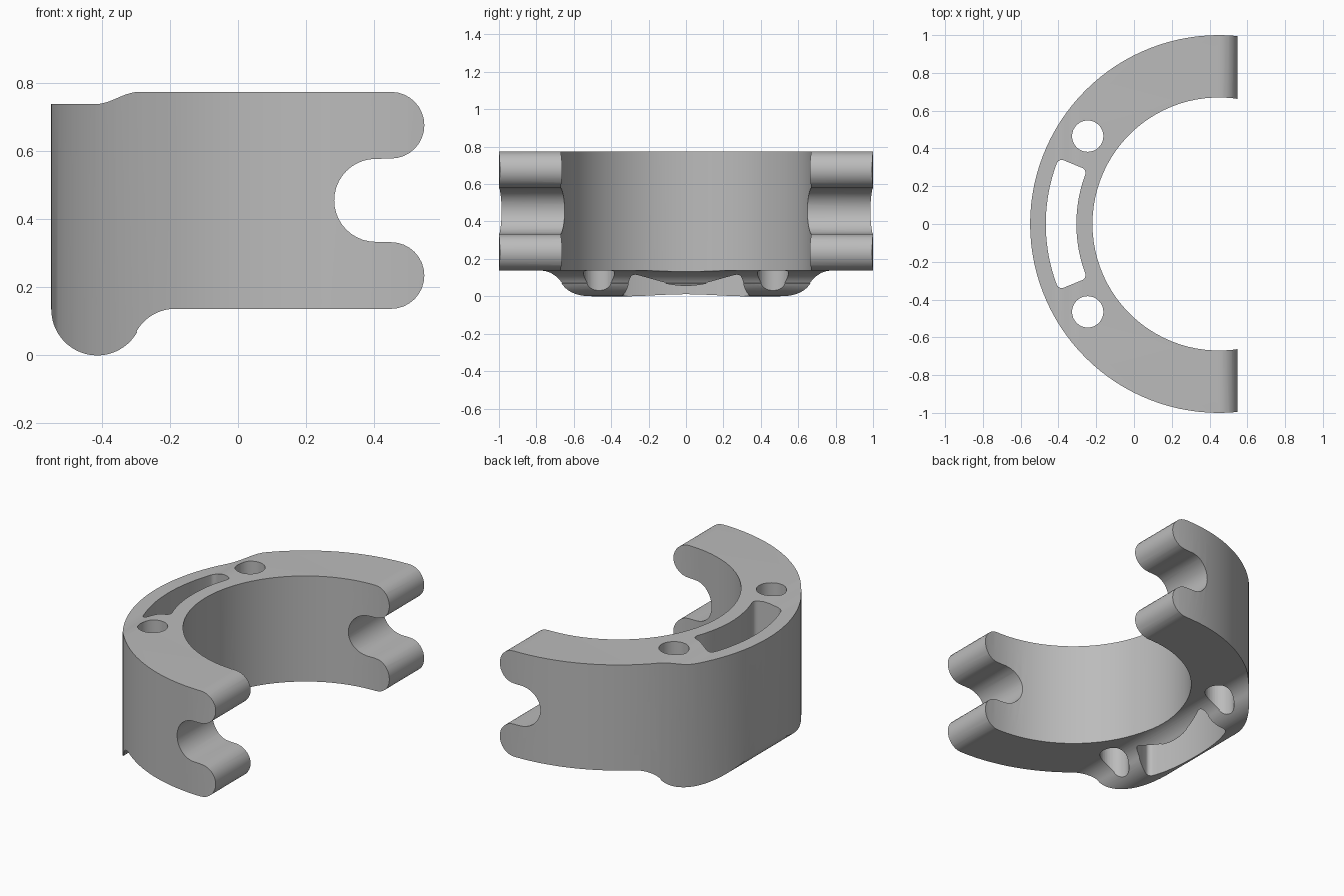
import bpy, bmesh
from math import radians, degrees, cos, sin, pi, asin

cube = bpy.data.objects.get("Cube")
if cube:
    bpy.data.objects.remove(cube, do_unlink=True)

grey = bpy.data.materials.new("plain grey")
grey.use_nodes = True
colour = (0.5, 0.5, 0.5, 1)
grey.diffuse_color = colour
grey.node_tree.nodes["Principled BSDF"].inputs["Base Color"].default_value = colour

AXIS = 0.45  # x of the ring's centre


def arc(cx, cy, r, start, end, n=16):
    """Points on an arc, angles in degrees."""
    angles = [radians(start + (end - start) * i / n) for i in range(n + 1)]
    return [(cx + r * cos(a), cy + r * sin(a)) for a in angles]


def prism(name, outline, low, high, along="z"):
    """Extrude a flat outline along z, or an x-z outline along y."""
    place = (lambda u, v, d: (u, v, d)) if along == "z" else (lambda u, v, d: (u, d, v))
    bm = bmesh.new()
    face = bm.faces.new([bm.verts.new(place(u, v, low)) for u, v in outline])
    side = bmesh.ops.extrude_face_region(bm, geom=[face])["geom"]
    moved = [g for g in side if isinstance(g, bmesh.types.BMVert)]
    bmesh.ops.translate(bm, verts=moved, vec=place(0, 0, high - low))
    bmesh.ops.recalc_face_normals(bm, faces=bm.faces)
    mesh = bpy.data.meshes.new(name)
    bm.to_mesh(mesh)
    bm.free()
    mesh.materials.append(grey)
    obj = bpy.data.objects.new(name, mesh)
    bpy.context.collection.objects.link(obj)
    return obj


def cut(target, tool, operation):
    """Apply a boolean and discard the tool."""
    mod = target.modifiers.new(operation, "BOOLEAN")
    mod.operation, mod.solver, mod.object = operation, "EXACT", tool
    bpy.context.view_layer.objects.active = target
    bpy.ops.object.modifier_apply(modifier=mod.name)
    bpy.data.objects.remove(tool, do_unlink=True)


# Side profile: stepped top, two rounded prongs, rounded lip underneath
step = [(-0.42 + 0.13 * i / 10, 0.757 - 0.018 * cos(pi * i / 10)) for i in range(11)]
profile = (
    [(-0.6, 0.739)] + step
    + arc(AXIS, 0.677, 0.098, 90, -90)
    + arc(0.405, 0.456, 0.122, 90, 270, 20)
    + arc(AXIS, 0.235, 0.098, 90, -90)
    + arc(-0.185, 0.007, 0.13, 90, 151)
    + arc(-0.414, 0.135, 0.135, -29, -180, 24)
    + [(-0.6, 0.137)]
)
bracket = prism("half_ring_bracket", profile, -1.1, 1.1, "y")

# Curved wall
ring = arc(AXIS, 0, 1, 60, 300, 80) + arc(AXIS, 0, 0.67, 300, 60, 60)
cut(bracket, prism("ring_cutter", ring, -0.1, 1), "INTERSECT")

# Pair of round holes
for y in (-0.465, 0.465):
    circle = arc(-0.245, y, 0.083, 0, 360, 32)[:-1]
    cut(bracket, prism("hole_cutter", circle, -0.1, 1), "DIFFERENCE")


# Curved slot with rounded corners
def slot_outline(inner, outer, half, r):
    ro, ri = outer - r, inner + r
    ao, ai = (half - degrees(asin(r / q)) for q in (ro, ri))

    def corner(q, a, start):
        x, y = arc(AXIS, 0, q, 180 + a, 180 + a, 1)[0]
        return arc(x, y, r, start, start + 90, 6)

    return (
        arc(AXIS, 0, outer, 180 - ao, 180 + ao, 20)[1:-1]
        + corner(ro, ao, 180 + ao) + corner(ri, ai, 270 + ai)
        + arc(AXIS, 0, inner, 180 + ai, 180 - ai, 20)[1:-1]
        + corner(ri, -ai, -ai) + corner(ro, -ao, 90 - ao)
    )


slot = slot_outline(0.755, 0.917, 22.3, 0.028)
cut(bracket, prism("slot_cutter", slot, -0.1, 1), "DIFFERENCE")

# Smooth curves, sharp edges
bpy.ops.object.select_all(action="DESELECT")
bracket.select_set(True)
bpy.context.view_layer.objects.active = bracket
bpy.ops.object.shade_smooth_by_angle(angle=radians(30))
